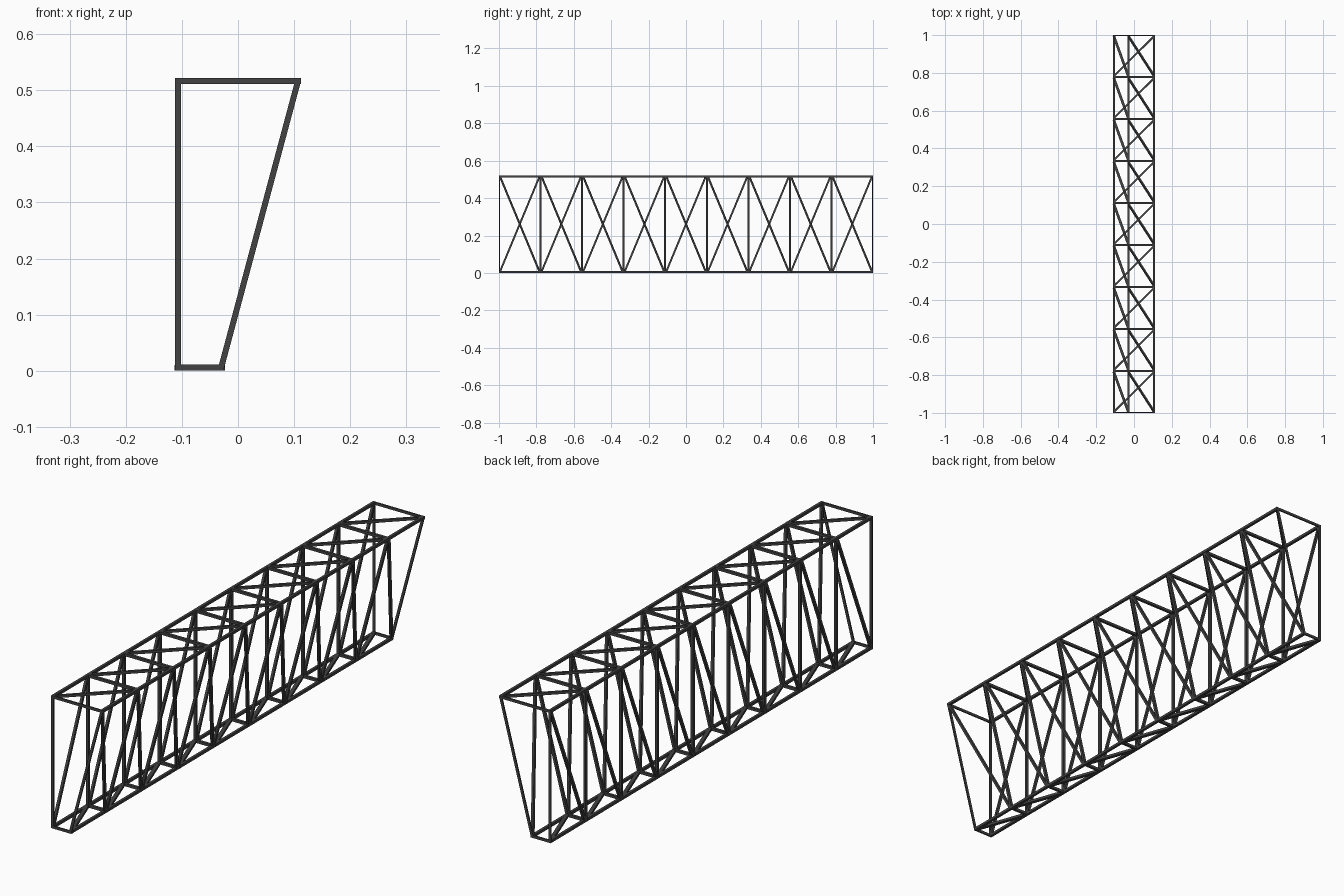
import bpy, bmesh
from mathutils import Vector, Matrix

if "Cube" in bpy.data.objects:
    bpy.data.objects.remove(bpy.data.objects["Cube"])

W = 0.0105                     # bar width
BAYS = 9
STEP = 2.0 / BAYS
# chord centres in (x, z), going round the section
CORNERS = [(0.107, 0.5165), (-0.107, 0.5165), (-0.107, 0.0055), (-0.030, 0.0055)]

mat = bpy.data.materials.new("dark_steel")
mat.diffuse_color = (0.055, 0.055, 0.055, 1)
mat.use_nodes = True
mat.node_tree.nodes["Principled BSDF"].inputs["Base Color"].default_value = mat.diffuse_color


def add_bar(bm, a, b, w, d, normal):
    """Box from a to b; w lies in the face plane, d along the face normal."""
    a, b = Vector(a), Vector(b)
    axis = (b - a).normalized()
    n = (normal - axis * normal.dot(axis)).normalized()
    side = n.cross(axis)
    m = Matrix((side * w, n * d, b - a)).transposed().to_4x4()
    m.translation = (a + b) / 2
    bmesh.ops.create_cube(bm, size=1, matrix=m)


def finish(bm, name):
    bmesh.ops.recalc_face_normals(bm, faces=bm.faces)
    me = bpy.data.meshes.new(name)
    bm.to_mesh(me)
    bm.free()
    me.materials.append(mat)
    bpy.context.collection.objects.link(bpy.data.objects.new(name, me))


# long chords
for name, (x, z) in zip(("top_right_chord", "top_left_chord",
                         "bottom_left_chord", "bottom_right_chord"), CORNERS):
    bm = bmesh.new()
    add_bar(bm, (x, -1, z), (x, 1, z), W, W, Vector((0, 0, 1)))
    finish(bm, name)

# each face: cross members at the stations and one diagonal per bay
for k, face in enumerate(("top", "left_side", "bottom", "sloped_side")):
    (x0, z0), (x1, z1) = CORNERS[k], CORNERS[(k + 1) % 4]
    normal = Vector((z1 - z0, 0, x0 - x1)).normalized()

    bm = bmesh.new()
    for i in range(BAYS + 1):
        end = i in (0, BAYS)
        t = W / 2 if end else W
        y = -1 + i * STEP
        if end:
            y -= (1 if y > 0 else -1) * t / 2
        add_bar(bm, (x0, y, z0), (x1, y, z1), t, W, normal)
    finish(bm, face + "_cross_members")

    bm = bmesh.new()
    w = 0.014 if face == "bottom" else W * 0.95
    for i in range(BAYS):
        y = -1 + i * STEP
        add_bar(bm, (x0, y + STEP - 0.005, z0), (x1, y + 0.005, z1),
                w, W * 0.95, normal)
    finish(bm, face + "_diagonals")
